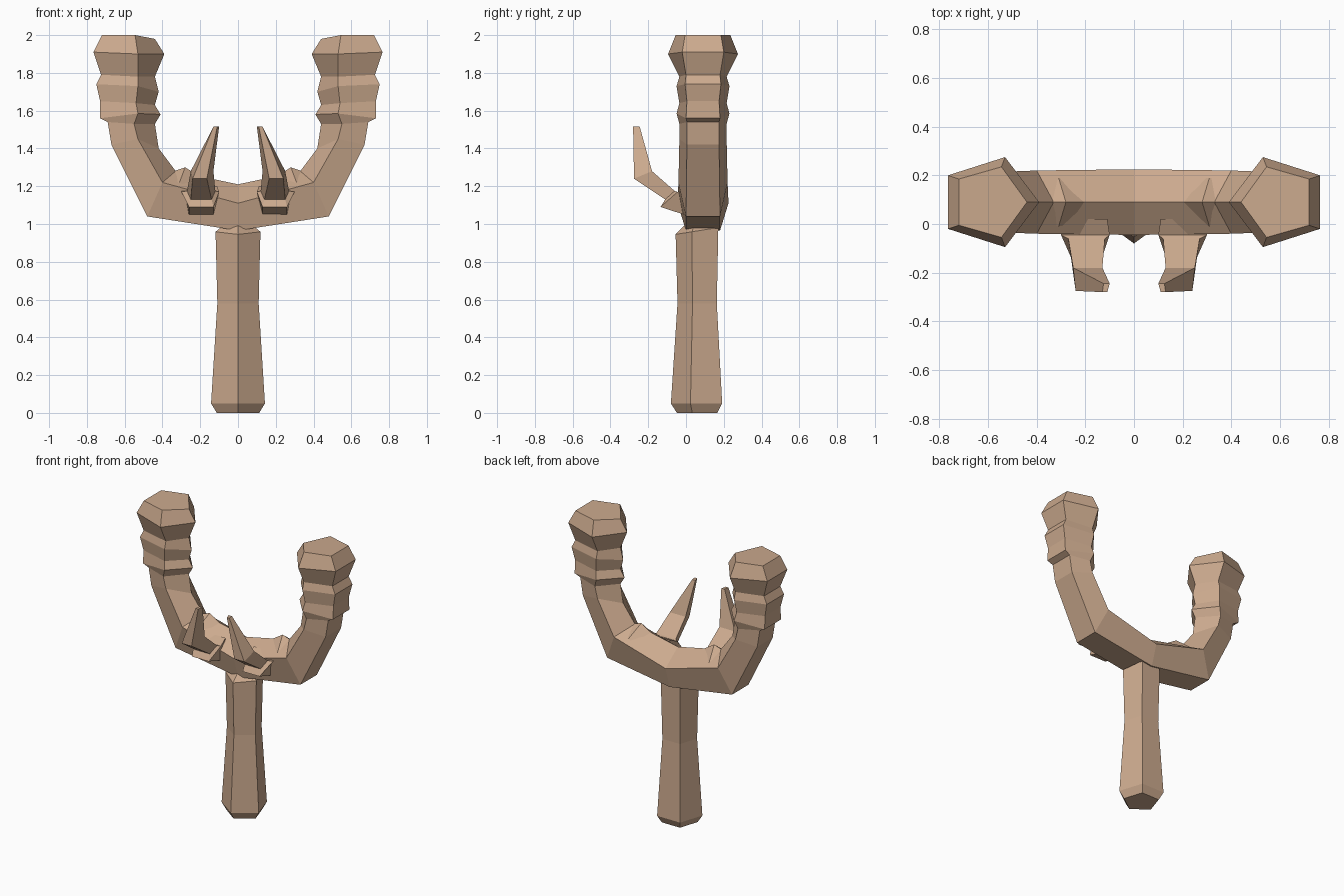
import bpy
import bmesh
from math import sin, cos, pi

cube = bpy.data.objects.get("Cube")
if cube:
    bpy.data.objects.remove(cube)

wood = bpy.data.materials.new("tan_wood")
wood.use_nodes = True
TAN = (0.6, 0.4, 0.27, 1)
wood.diffuse_color = TAN
bsdf = wood.node_tree.nodes["Principled BSDF"]
bsdf.inputs["Base Color"].default_value = TAN
bsdf.inputs["Roughness"].default_value = 0.8


def loft(name, rings):
    """Skin a row of equal-sized rings and cap both ends."""
    bm = bmesh.new()
    rows = [[bm.verts.new(p) for p in ring] for ring in rings]
    n = len(rows[0])
    for a, b in zip(rows, rows[1:]):
        for i in range(n):
            j = (i + 1) % n
            bm.faces.new((a[i], a[j], b[j], b[i]))
    bm.faces.new(rows[0])
    bm.faces.new(rows[-1])
    bmesh.ops.recalc_face_normals(bm, faces=bm.faces)
    mesh = bpy.data.meshes.new(name)
    bm.to_mesh(mesh)
    bm.free()
    mesh.materials.append(wood)
    obj = bpy.data.objects.new(name, mesh)
    bpy.context.collection.objects.link(obj)
    return obj


def mirrored(ring):
    return [(-x, y, z) for x, y, z in ring]


# Handle: five-sided, one edge to the front, cap sloping up into the fork
def handle_ring(z, r, slope=0.0):
    ring = []
    for i in range(5):
        a = 2 * pi * i / 5
        ring.append((r * sin(a), 0.07 - r * cos(a), z - slope * cos(a)))
    return ring


loft("handle", [handle_ring(0, 0.118), handle_ring(0.05, 0.15),
                handle_ring(0.58, 0.115), handle_ring(0.965, 0.125, 0.02),
                handle_ring(1.01, 0.06)])


# Fork: five-sided, ridge on the inside of the U, flat on the outside
# (inner x, z, side x, z, outer x, z, side half depth, outer half depth)
def fork_ring(ix, iz, sx, sz, ox, oz, side, outer):
    y = 0.09
    return [(ix, y, iz), (sx, y - side, sz), (ox, y - outer, oz),
            (ox, y + outer, oz), (sx, y + side, sz)]


half = [fork_ring(*p) for p in (
    (0.33, 1.28, 0.40, 1.22, 0.48, 1.04, 0.13, 0.09),
    (0.42, 1.40, 0.53, 1.45, 0.67, 1.42, 0.125, 0.085),
    (0.44, 1.53, 0.55, 1.53, 0.69, 1.54, 0.125, 0.085),
    (0.41, 1.58, 0.53, 1.585, 0.73, 1.56, 0.14, 0.09),
    (0.44, 1.63, 0.54, 1.64, 0.73, 1.65, 0.125, 0.085),
    (0.42, 1.70, 0.53, 1.73, 0.75, 1.74, 0.14, 0.095),
    (0.44, 1.78, 0.53, 1.78, 0.725, 1.79, 0.125, 0.09),
    (0.39, 1.90, 0.53, 1.90, 0.765, 1.91, 0.185, 0.11),
    (0.44, 1.98, 0.545, 2.0, 0.72, 2.0, 0.145, 0.095))]
middle = fork_ring(0, 1.21, 0, 1.11, 0, 0.965, 0.135, 0.09)
loft("fork", [mirrored(r) for r in reversed(half)] + [middle] + half)


# Tusks: four-sided, flared collar, bent upwards to a thin tip
# (top inner x, outer x, y, z, then the same for the underside)
def tusk_ring(a, b, y, z, c, d, v, w):
    return [(a, y, z), (b, y, z), (d, v, w), (c, v, w)]


tusk = [tusk_ring(*p) for p in (
    (0.11, 0.29, 0.02, 1.20, 0.13, 0.26, 0.02, 1.04),
    (0.10, 0.30, -0.045, 1.17, 0.13, 0.26, -0.135, 1.09),
    (0.12, 0.27, -0.06, 1.175, 0.14, 0.25, -0.11, 1.13),
    (0.13, 0.25, -0.18, 1.28, 0.165, 0.24, -0.275, 1.24),
    (0.10, 0.125, -0.245, 1.515, 0.11, 0.13, -0.28, 1.515))]
loft("left_tusk", tusk)
loft("right_tusk", [mirrored(r) for r in tusk])

# Wart-like knob on the ridge behind each tusk
knob = [[(0.2, 0.09, 1.25), (0.24, 0.0, 1.18), (0.24, 0.18, 1.18)],
        [(0.28, 0.09, 1.3), (0.31, -0.01, 1.22), (0.31, 0.19, 1.22)],
        [(0.34, 0.09, 1.28), (0.37, 0.0, 1.2), (0.37, 0.18, 1.2)]]
loft("left_ridge_bump", knob)
loft("right_ridge_bump", [mirrored(r) for r in knob])
